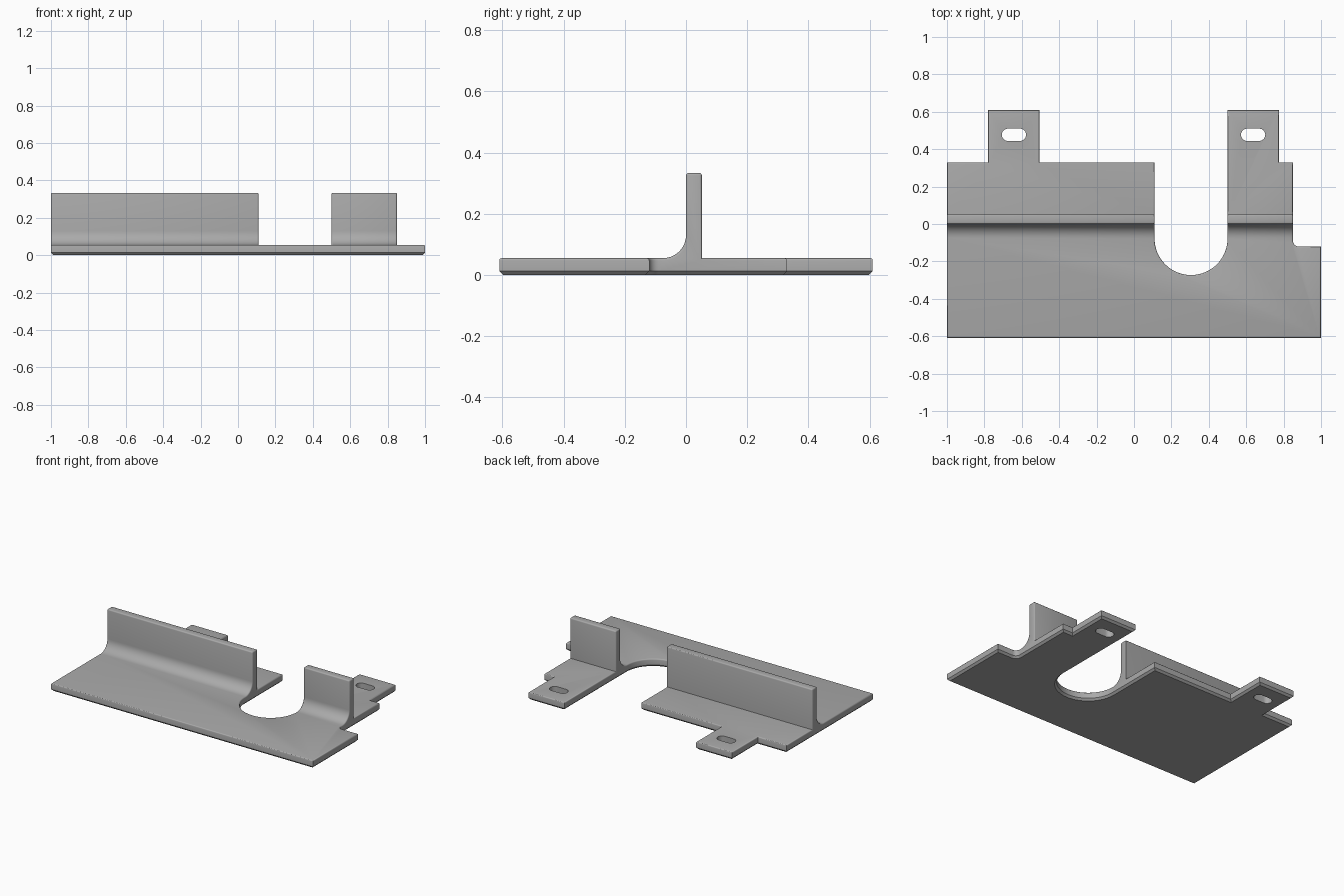
import bpy, bmesh, math
from mathutils import Vector

cube = bpy.data.objects.get("Cube")
if cube:
    bpy.data.objects.remove(cube, do_unlink=True)

THICK = 0.055      # plate thickness
WALL_H = 0.333     # top of the upright wall
WALL_T = 0.052     # wall thickness
FILLET = 0.075     # fillet between wall and plate

grey = bpy.data.materials.new("plain grey")
grey.use_nodes = True
grey.diffuse_color = (0.4, 0.4, 0.4, 1)
grey.node_tree.nodes["Principled BSDF"].inputs["Base Color"].default_value = (0.4, 0.4, 0.4, 1)


def arc(cx, cy, r, start, end, steps):
    """Points on an arc, angles in degrees."""
    angles = [math.radians(start + (end - start) * i / steps) for i in range(steps + 1)]
    return [(cx + r * math.cos(a), cy + r * math.sin(a)) for a in angles]


def prism(name, points, offset):
    """Solid made by sweeping a closed outline of 3D points along an offset."""
    bm = bmesh.new()
    face = bm.faces.new([bm.verts.new(p) for p in points])
    swept = bmesh.ops.extrude_face_region(bm, geom=[face])["geom"]
    bmesh.ops.translate(bm, vec=Vector(offset),
                        verts=[g for g in swept if isinstance(g, bmesh.types.BMVert)])
    bmesh.ops.recalc_face_normals(bm, faces=bm.faces)
    mesh = bpy.data.meshes.new(name)
    bm.to_mesh(mesh)
    bm.free()
    mesh.materials.append(grey)
    obj = bpy.data.objects.new(name, mesh)
    bpy.context.collection.objects.link(obj)
    return obj


def combine(target, other, operation):
    """Apply a boolean and remove the helper."""
    mod = target.modifiers.new("combine", "BOOLEAN")
    mod.operation, mod.object, mod.solver = operation, other, "EXACT"
    bpy.ops.object.select_all(action="DESELECT")
    bpy.context.view_layer.objects.active = target
    target.select_set(True)
    bpy.ops.object.modifier_apply(modifier=mod.name)
    bpy.data.objects.remove(other, do_unlink=True)


# Base plate with round cut-out, corner notch and two rear tabs
outline = [(-1, -0.61), (1, -0.61), (1, -0.12)]
outline += arc(0.88, -0.09, 0.03, 270, 180, 6)
outline += [(0.85, 0.33), (0.775, 0.33), (0.775, 0.61), (0.5, 0.61)]
outline += arc(0.305, -0.078, 0.195, 0, -180, 32)
outline += [(0.11, 0.33), (-0.505, 0.33), (-0.505, 0.61), (-0.78, 0.61), (-0.78, 0.33), (-1, 0.33)]
bracket = prism("bracket", [(x, y, 0) for x, y in outline], (0, 0, THICK))

# Upright wall in two lengths, with a fillet on its front side
profile = [(-FILLET, 0.03)] + arc(-FILLET, THICK + FILLET, FILLET, -90, 0, 10)
profile += [(0, WALL_H), (WALL_T, WALL_H), (WALL_T, 0.03)]
for x0, x1 in ((-1, 0.11), (0.5, 0.85)):
    wall = prism("wall", [(x0, y, z) for y, z in profile], (x1 - x0, 0, 0))
    combine(bracket, wall, "UNION")

# Soften outer edges: chamfer underneath, small rounding above
bm = bmesh.new()
bm.from_mesh(bracket.data)
bmesh.ops.remove_doubles(bm, verts=bm.verts, dist=0.0002)
bmesh.ops.dissolve_limit(bm, angle_limit=math.radians(1), verts=bm.verts, edges=bm.edges)


def sharp(edge):
    return len(edge.link_faces) == 2 and edge.calc_face_angle_signed(0) > math.radians(50)


def height(edge):
    return max(v.co.z for v in edge.verts)


under = [e for e in bm.edges if sharp(e) and height(e) < 0.001]
bmesh.ops.bevel(bm, geom=under, offset=0.013, segments=1, profile=0.5,
                affect="EDGES", clamp_overlap=True)
above = [e for e in bm.edges if sharp(e) and min(v.co.z for v in e.verts) > THICK - 0.002]
bmesh.ops.bevel(bm, geom=above, offset=0.008, segments=3, profile=0.5,
                affect="EDGES", clamp_overlap=True)
bm.to_mesh(bracket.data)
bm.free()

# Mounting slots through the tabs
for cx in (-0.642, 0.637):
    slot = arc(cx + 0.032, 0.477, 0.033, -90, 90, 12) + arc(cx - 0.032, 0.477, 0.033, 90, 270, 12)
    cutter = prism("slot_cutter", [(x, y, -0.1) for x, y in slot], (0, 0, 0.3))
    cutter.hide_render = True
    combine(bracket, cutter, "DIFFERENCE")

bpy.context.view_layer.objects.active = bracket
bracket.select_set(True)
bpy.ops.object.shade_smooth_by_angle(angle=math.radians(32))
